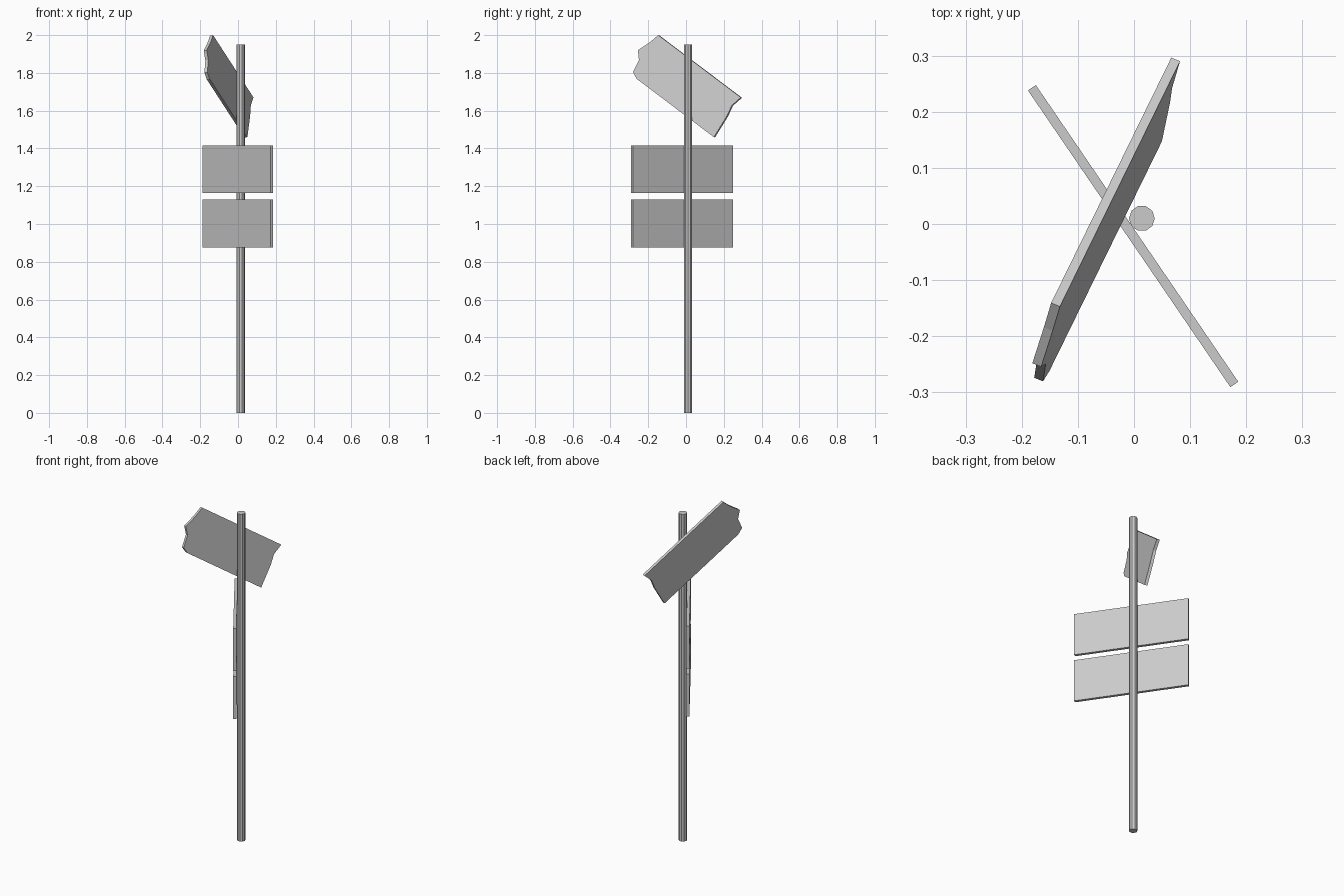
import bpy, bmesh
from mathutils import Vector, Matrix

if "Cube" in bpy.data.objects:
    bpy.data.objects.remove(bpy.data.objects["Cube"])

THICK = 0.017
HEIGHT = 0.256


def board(name, outline, origin, along, up):
    """Extrude a flat outline (u along the board, v up) behind its front face."""
    u = Vector(along).normalized()
    v = Vector(up)
    v = (v - u * v.dot(u)).normalized()
    n = u.cross(v)
    frame = Matrix((u, v, n)).transposed().to_4x4()
    frame.translation = Vector(origin)
    bm = bmesh.new()
    face = bm.faces.new([bm.verts.new((a, b, 0)) for a, b in outline])
    ext = bmesh.ops.extrude_face_region(bm, geom=[face])
    moved = [g for g in ext["geom"] if isinstance(g, bmesh.types.BMVert)]
    bmesh.ops.translate(bm, verts=moved, vec=(0, 0, -THICK))
    bmesh.ops.transform(bm, matrix=frame, verts=bm.verts)
    bmesh.ops.recalc_face_normals(bm, faces=bm.faces)
    mesh = bpy.data.meshes.new(name)
    bm.to_mesh(mesh)
    bm.free()
    obj = bpy.data.objects.new(name, mesh)
    bpy.context.collection.objects.link(obj)
    return obj


# Post
bpy.ops.mesh.primitive_cylinder_add(vertices=10, radius=0.023, depth=1.95,
                                    location=(0.014, 0.010, 0.975),
                                    rotation=(0, 0, 0.31416))
bpy.context.object.name = "post"

# Two straight boards
plank = [(0, 0), (0.64, 0), (0.64, HEIGHT - 0.003), (0, HEIGHT - 0.003)]
for name, z in (("lower_board", 0.876), ("middle_board", 1.163)):
    board(name, plank, (-0.189, 0.238, z), (0.361, -0.529, 0), (0, 0, 1))

# Tilted top board with broken ends
broken = [(0, 0), (-0.016, -0.056), (-0.047, -0.13), (-0.011, -0.169),
          (0, -0.239), (0.038, -HEIGHT), (0.588, -HEIGHT),
          (0.582, -0.125), (0.571, -0.063), (0.588, 0)]
board("broken_board", broken, (-0.132, -0.147, 2.0),
      (0.214, 0.437, -0.33), (0.032, 0.142, 0.21))

# The straight boards' front face looks towards -x, so sink them to the strip centre
for name in ("lower_board", "middle_board"):
    obj = bpy.data.objects[name]
    n = Vector((-0.529, -0.361, 0)).normalized()
    obj.data.transform(Matrix.Translation(n * 0.0))
